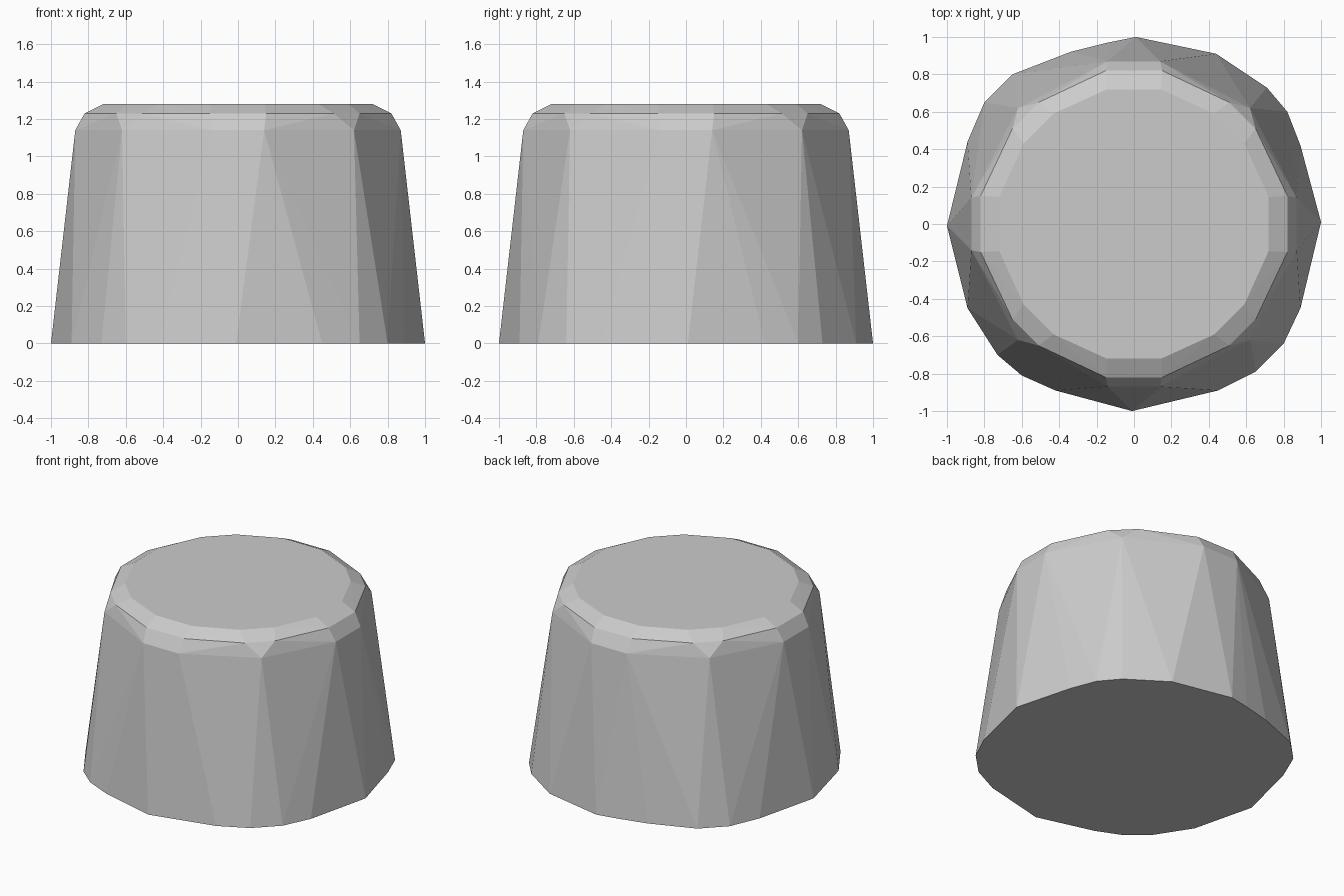
import bpy, bmesh, math

if "Cube" in bpy.data.objects:
    bpy.data.objects.remove(bpy.data.objects["Cube"])

# Irregular outlines at each height; their hull gives the faceted tapered block
base = [(0.01, 1.0), (0.44, 0.91), (0.71, 0.73), (0.82, 0.60), (0.89, 0.42),
        (1.0, 0.01), (0.89, -0.45), (0.80, -0.64), (0.65, -0.79), (0.45, -0.89),
        (-0.01, -1.0), (-0.42, -0.89), (-0.60, -0.81), (-0.73, -0.70), (-0.89, -0.45),
        (-1.0, -0.01), (-0.89, 0.44), (-0.80, 0.65), (-0.65, 0.80), (-0.34, 0.92), (-0.14, 0.97)]


def four_way(points):
    """Mirror points into all four quadrants."""
    return [(sx * x, sy * y) for x, y in points for sx in (1, -1) for sy in (1, -1)]


shoulder = four_way([(0.14, 0.87), (0.62, 0.62), (0.87, 0.14)])
rim = four_way([(0.15, 0.82), (0.51, 0.65), (0.65, 0.51), (0.82, 0.15)])
top = four_way([(0.145, 0.72), (0.43, 0.59), (0.59, 0.43), (0.72, 0.145)])

# Tapered body with chamfered top edge
bm = bmesh.new()
for z, ring in ((0, base), (1.14, shoulder), (1.23, rim), (1.28, top)):
    for x, y in ring:
        bm.verts.new((x, y, z))
bmesh.ops.convex_hull(bm, input=bm.verts[:])
bmesh.ops.delete(bm, geom=[v for v in bm.verts if not v.link_faces], context='VERTS')
bmesh.ops.dissolve_limit(bm, angle_limit=math.radians(1), verts=bm.verts[:], edges=bm.edges[:])
bmesh.ops.recalc_face_normals(bm, faces=bm.faces[:])

mesh = bpy.data.meshes.new("tapered_body")
bm.to_mesh(mesh)
bm.free()
bpy.context.collection.objects.link(bpy.data.objects.new("tapered_body", mesh))
